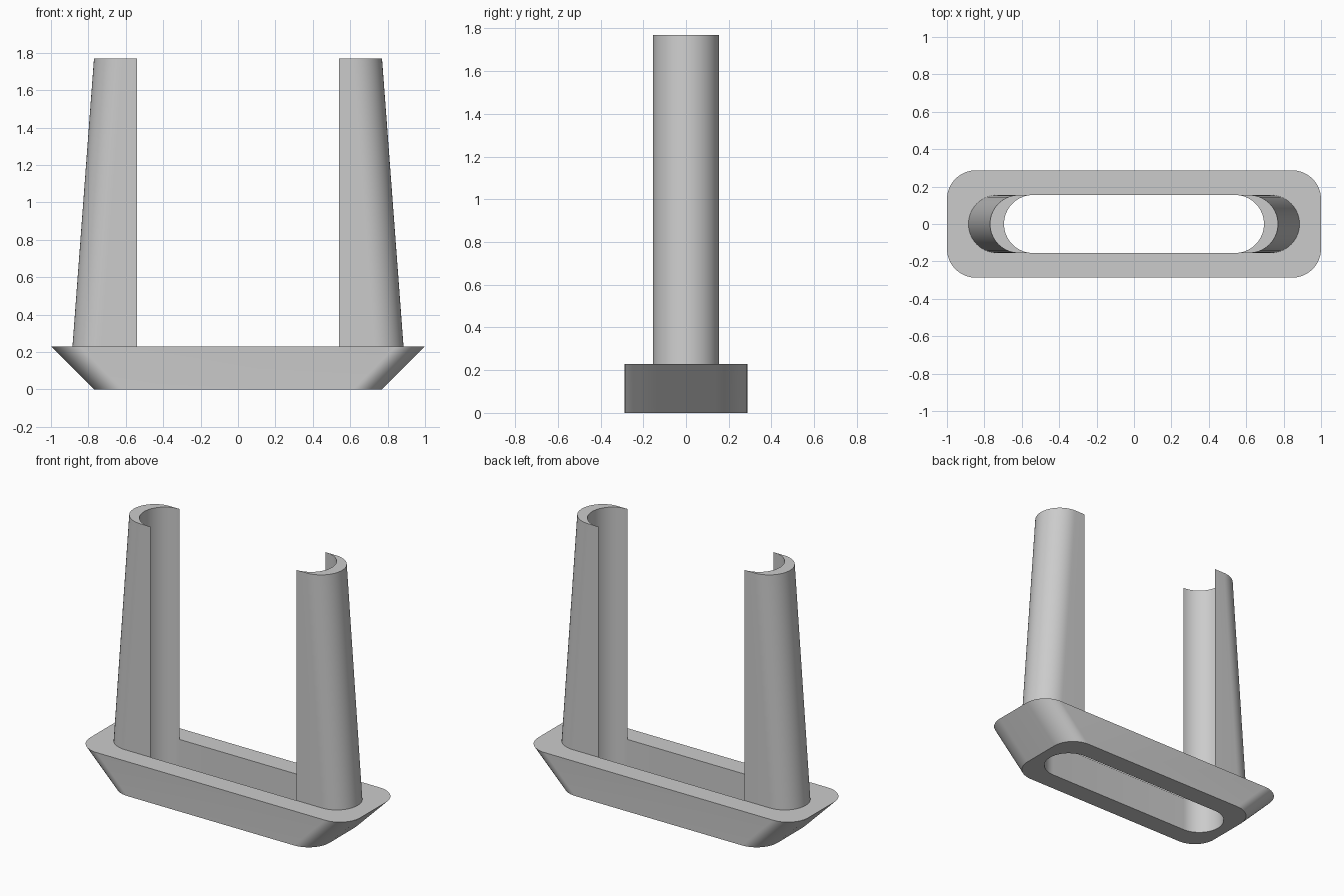
import bpy, bmesh
from math import sin, cos, pi

cube = bpy.data.objects.get("Cube")
if cube:
    bpy.data.objects.remove(cube, do_unlink=True)

grey = bpy.data.materials.new("plain grey")
grey.use_nodes = True
colour = (0.6, 0.6, 0.6, 1)
grey.diffuse_color = colour
grey.node_tree.nodes["Principled BSDF"].inputs["Base Color"].default_value = colour

STEPS = 16       # segments per quarter turn
BASE_TOP = 0.23
TOP = 1.77
SLOT_R = 0.155   # radius of the slot ends
SLOT_X = 0.54    # centre of each slot end


def arc(cx, cy, r, start, end, steps):
    """Points on an arc, angles in quarter turns."""
    angles = [(start + (end - start) * i / steps) * pi / 2 for i in range(steps + 1)]
    return [(cx + r * cos(a), cy + r * sin(a)) for a in angles]


def rounded(hx, hy, r):
    """Rounded rectangle with the same point count for any size."""
    pts = []
    for q, (sx, sy) in enumerate([(1, 1), (-1, 1), (-1, -1), (1, -1)]):
        pts += arc(sx * (hx - r), sy * (hy - r), r, q, q + 1, STEPS)
    return pts


def ring(bm, pts, z):
    return [bm.verts.new((x, y, z)) for x, y in pts]


def strip(bm, a, b, closed=True):
    n = len(a)
    for i in range(n if closed else n - 1):
        j = (i + 1) % n
        bm.faces.new((a[i], a[j], b[j], b[i]))


def finish(bm, name):
    bmesh.ops.remove_doubles(bm, verts=bm.verts, dist=0.0001)
    bmesh.ops.recalc_face_normals(bm, faces=bm.faces)
    mesh = bpy.data.meshes.new(name)
    bm.to_mesh(mesh)
    bm.free()
    mesh.materials.append(grey)
    obj = bpy.data.objects.new(name, mesh)
    bpy.context.collection.objects.link(obj)
    bpy.ops.object.select_all(action="DESELECT")
    obj.select_set(True)
    bpy.context.view_layer.objects.active = obj
    bpy.ops.object.shade_smooth_by_angle(angle=pi / 6)


# Base: rounded block with sloping ends and a straight slot through it
bm = bmesh.new()
slot = rounded(SLOT_X + SLOT_R, SLOT_R, SLOT_R)
rings = [ring(bm, rounded(0.77, 0.287, 0.155), 0),
         ring(bm, rounded(1.0, 0.287, 0.155), BASE_TOP),
         ring(bm, slot, BASE_TOP),
         ring(bm, slot, 0)]
for i in range(4):
    strip(bm, rings[i], rings[(i + 1) % 4])
finish(bm, "slotted_base")

# Posts: crescent shells, straight inside and tapering outside
for side, name in ((1, "left_post"), (-1, "right_post")):
    bm = bmesh.new()

    def half_round(cx, z):
        pts = arc(cx, 0, SLOT_R, -1, 1, 2 * STEPS)
        return ring(bm, [(side * x, y) for x, y in pts], z)

    outer_low, outer_top = half_round(0.73, BASE_TOP), half_round(0.615, TOP)
    inner_top, inner_low = half_round(SLOT_X, TOP), half_round(SLOT_X, BASE_TOP)
    strip(bm, outer_low, outer_top, False)
    strip(bm, outer_top, inner_top, False)
    strip(bm, inner_top, inner_low, False)
    # flat cheeks between the outer and inner curves
    for i in (0, -1):
        bm.faces.new((outer_low[i], outer_top[i], inner_top[i], inner_low[i]))
    finish(bm, name)
